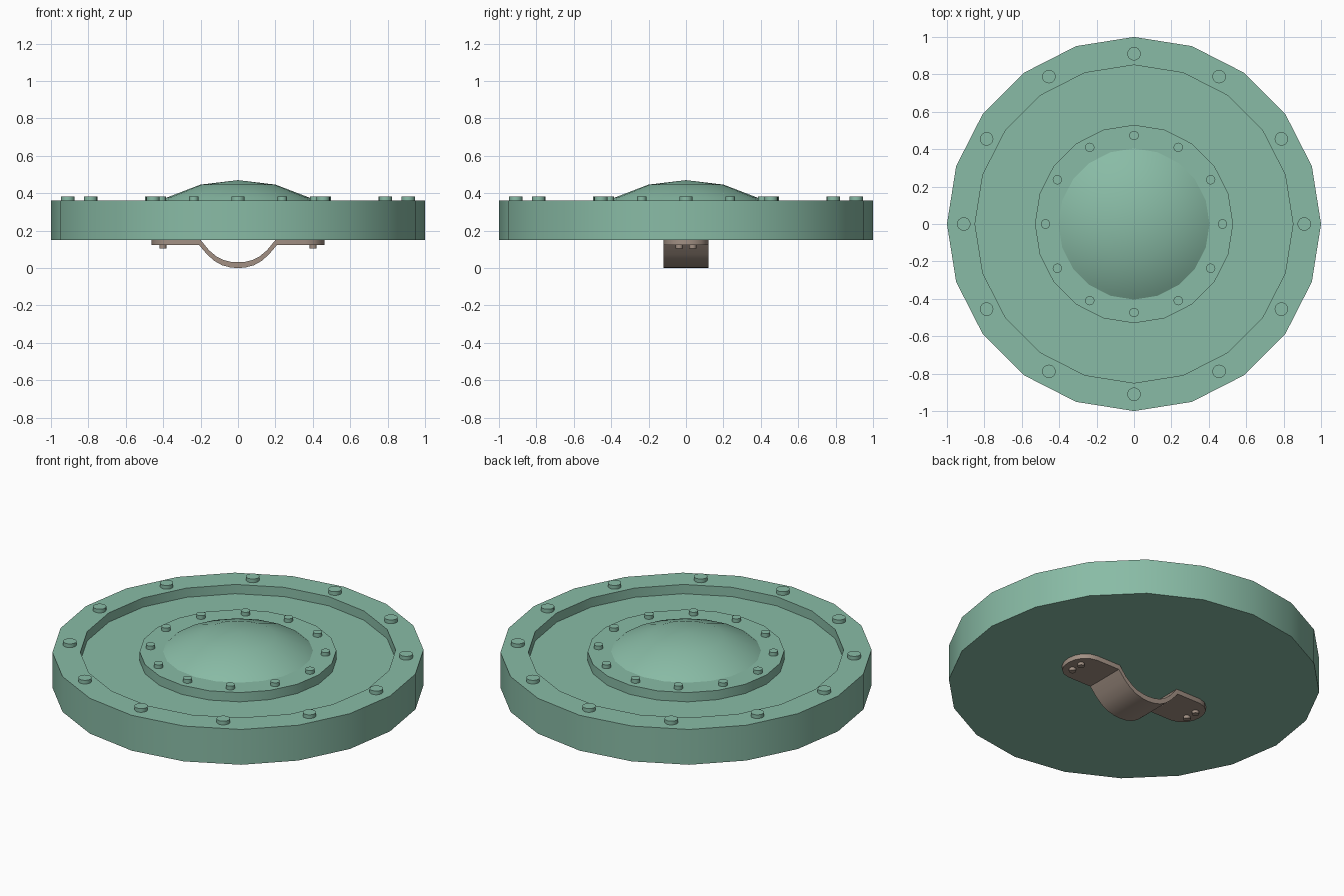
import bpy, bmesh, math

if "Cube" in bpy.data.objects:
    bpy.data.objects.remove(bpy.data.objects["Cube"])

def material(name, rgb):
    m = bpy.data.materials.new(name)
    m.diffuse_color = (*rgb, 1)
    m.use_nodes = True
    m.node_tree.nodes["Principled BSDF"].inputs["Base Color"].default_value = m.diffuse_color
    return m

GREEN = material("green_paint", (0.25, 0.50, 0.38))
BROWN = material("brown_leather", (0.36, 0.28, 0.23))

def finish(bm, name, mat):
    bmesh.ops.recalc_face_normals(bm, faces=bm.faces)
    me = bpy.data.meshes.new(name)
    bm.to_mesh(me)
    bm.free()
    ob = bpy.data.objects.new(name, me)
    bpy.context.collection.objects.link(ob)
    me.materials.append(mat)
    bpy.ops.object.select_all(action='DESELECT')
    ob.select_set(True)
    bpy.context.view_layer.objects.active = ob
    bpy.ops.object.shade_smooth_by_angle(angle=math.radians(30))
    return ob

def lathe(name, profile, mat, sides=20):
    bm = bmesh.new()
    vs = [bm.verts.new((r, 0, z)) for r, z in profile]
    es = [bm.edges.new(p) for p in zip(vs, vs[1:])]
    bmesh.ops.spin(bm, geom=vs + es, cent=(0, 0, 0), axis=(0, 0, 1),
                   angle=math.tau, steps=sides, use_duplicate=False)
    bmesh.ops.remove_doubles(bm, verts=bm.verts, dist=1e-4)
    return finish(bm, name, mat)

def prism(name, outline, offset, mat):
    bm = bmesh.new()
    face = bm.faces.new([bm.verts.new(p) for p in outline])
    ext = bmesh.ops.extrude_face_region(bm, geom=[face], use_keep_orig=True)
    bmesh.ops.translate(bm, vec=offset,
                        verts=[g for g in ext["geom"] if isinstance(g, bmesh.types.BMVert)])
    return finish(bm, name, mat)

def stud(name, x, y, z0, z1, r, mat):
    ob = lathe(name, [(0, z0), (r, z0), (r, z1), (0, z1)], mat, 16)
    ob.location = (x, y, 0)

# Shield disc with raised rim, recessed band and raised centre
lathe("shield_body", [(0, .15), (1, .15), (1, .36), (.85, .36), (.85, .305),
                      (.53, .305), (.53, .36), (0, .36)], GREEN)

# Flattened sphere cap as the centre boss
steps = [math.radians(18 * i) for i in range(4)]
lathe("centre_dome", [(.65 * math.sin(a), .47 - .49 * (1 - math.cos(a))) for a in steps], GREEN)

# Two circles of rivets
for i in range(12):
    c, s = math.cos(i * math.tau / 12), math.sin(i * math.tau / 12)
    stud("rim_rivet", .91 * c, .91 * s, .35, .382, .036, GREEN)
    stud("centre_rivet", .473 * c, .473 * s, .35, .382, .025, GREEN)

# Curved hand grip on the back
outer = [(.207, .122), (.165, .072), (.125, .037), (.085, .015), (.04, .003), (0, 0)]
inner = [(.2, .15), (.155, .095), (.115, .062), (.078, .043), (.037, .033), (0, .031)]
mirror = lambda pts: [(-x, z) for x, z in pts]
loop = mirror(outer) + outer[-2::-1] + inner + mirror(inner)[-2::-1]
prism("grip_strap", [(x, -.12, z) for x, z in loop], (0, .24, 0), BROWN)

# Rounded mounting plates and their rivets
half = [(.2, .12), (.36, .12), (.405, .108), (.438, .08), (.457, .042)]
for side in (-1, 1):
    tab = half + [(.463, 0)] + [(x, -y) for x, y in reversed(half)]
    prism("grip_plate", [(side * x, y, .122) for x, y in tab], (0, 0, .03), BROWN)
    for y in (-.036, .036):
        stud("grip_rivet", side * .402, y, .105, .13, .019, BROWN)
